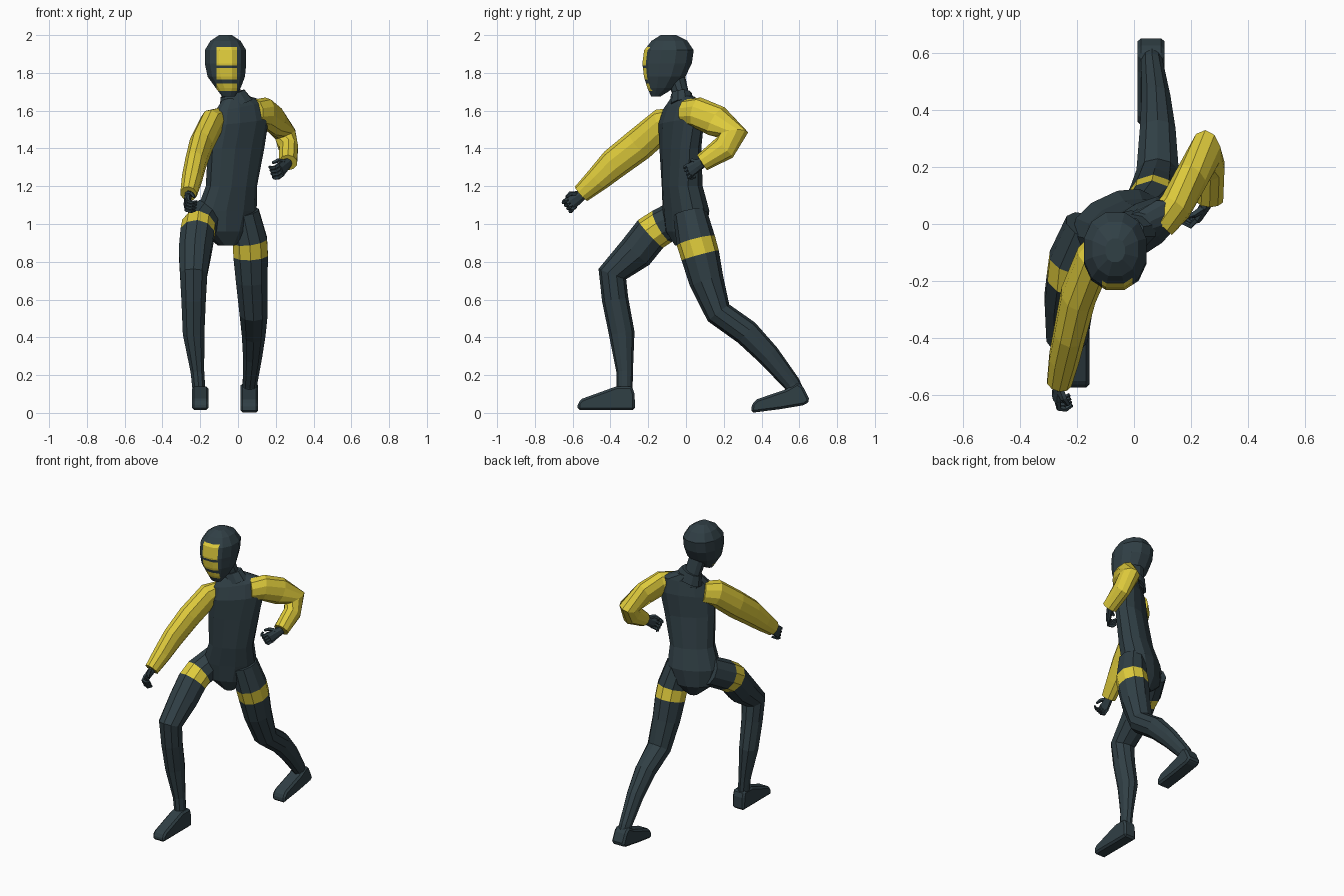
import bpy, bmesh, math
from mathutils import Vector as V

if "Cube" in bpy.data.objects:
    bpy.data.objects.remove(bpy.data.objects["Cube"])

def material(name, col):
    m = bpy.data.materials.new(name)
    m.diffuse_color = (*col, 1)
    m.use_nodes = True
    m.node_tree.nodes["Principled BSDF"].inputs["Base Color"].default_value = m.diffuse_color
    return m

DARK = material("dark slate", (0.03, 0.05, 0.06))
YELLOW = material("yellow", (0.74, 0.60, 0.045))

def finish(name, bm, mats):
    bmesh.ops.recalc_face_normals(bm, faces=bm.faces)
    me = bpy.data.meshes.new(name)
    bm.to_mesh(me)
    bm.free()
    for m in mats:
        me.materials.append(m)
    ob = bpy.data.objects.new(name, me)
    bpy.context.collection.objects.link(ob)
    return ob

def ring(c, u, v, a, b, n, p=1.0):
    """Rounded cross-section around c with half sizes a (along u) and b (along v)."""
    pw = lambda t: math.copysign(abs(t) ** p, t)
    out = []
    for i in range(n):
        t = 2 * math.pi * (i + 0.5) / n
        out.append(c + u * a * pw(math.cos(t)) + v * b * pw(math.sin(t)))
    return out

def loft(rings, accent=()):
    """Skin closed rings; segments listed in accent take material 1."""
    bm = bmesh.new()
    vs = [[bm.verts.new(p) for p in r] for r in rings]
    n = len(rings[0])
    for s in range(len(vs) - 1):
        for i in range(n):
            j = (i + 1) % n
            f = bm.faces.new((vs[s][i], vs[s][j], vs[s + 1][j], vs[s + 1][i]))
            f.material_index = int(s in accent)
    bm.faces.new(vs[0][::-1])
    bm.faces.new(vs[-1])
    return bm

def tube(name, path, mats, n=10, accent=(), side=V((1, 0, 0))):
    """Limb along path points (x, y, z, half width, half depth)."""
    pts = [V(p[:3]) for p in path]
    rings = []
    for i, p in enumerate(path):
        t = V((0, 0, 0))
        if i > 0:
            t += (pts[i] - pts[i - 1]).normalized()
        if i < len(pts) - 1:
            t += (pts[i + 1] - pts[i]).normalized()
        t.normalize()
        u = (side - t * side.dot(t)).normalized()
        rings.append(ring(pts[i], u, t.cross(u), p[3], p[4], n))
    return finish(name, loft(rings, accent), mats)

# Torso: twisted, leaning rings (z, x, y, half width, half depth, yaw, tilt)
rings = []
for z, x, y, a, b, yaw, tilt in [
        (0.885, -.06, .00, .04, .06, 25, 0), (0.96, -.07, .00, .13, .10, 25, 0),
        (1.07, -.06, .00, .165, .108, 25, 0), (1.20, -.035, -.02, .14, .097, 25, 0),
        (1.40, -.01, -.03, .16, .085, 28, 0), (1.54, .01, -.025, .172, .085, 33, .1),
        (1.625, .012, -.02, .155, .062, 35, .17), (1.67, -.01, -.02, .075, .05, 35, .1)]:
    w = math.radians(yaw)
    u = V((math.cos(w), math.sin(w), tilt)).normalized()
    v = V((-math.sin(w), math.cos(w), 0))
    rings.append(ring(V((x, y, z)), u, v, a, b, 12, .88))
finish("torso", loft(rings), [DARK])

# Neck and open collar
tube("neck", [(-.02, -.015, 1.60, .062, .05), (-.035, -.025, 1.68, .055, .042),
              (-.055, -.055, 1.78, .055, .05)], [DARK])
tube("collar", [(-.01, -.02, 1.63, .095, .068), (-.03, -.025, 1.69, .07, .055)], [DARK])

# Head: hooded mask (z, front y, back y, half width, x)
rings = [ring(V((x, (f + k) / 2, z)), V((1, 0, 0)), V((0, 1, 0)), w, (k - f) / 2, 12, .9)
         for z, f, k, w, x in [
             (1.675, -.185, -.135, .035, -.05), (1.72, -.207, -.06, .068, -.052),
             (1.78, -.226, 0, .102, -.062), (1.85, -.235, .035, .113, -.066),
             (1.92, -.226, .045, .113, -.066), (1.97, -.185, .01, .082, -.066),
             (2.0, -.135, -.05, .035, -.066)]]
bm = loft(rings)
panels = [(1.84, 1.937), (1.765, 1.825), (1.705, 1.745)]
cuts = [(V((0, 0, z)), V((0, 0, 1))) for pair in panels for z in pair]
cuts += [(V((x, 0, 0)), V((1, 0, 0))) for x in (-.113, -.005)]
for co, no in cuts:
    bmesh.ops.bisect_plane(bm, geom=bm.verts[:] + bm.edges[:] + bm.faces[:],
                           plane_co=co, plane_no=no)
for f in bm.faces:
    c = f.calc_center_median()
    if c.y < -.13 and -.113 < c.x < -.005 and any(a < c.z < b for a, b in panels):
        f.material_index = 1
finish("head", bm, [DARK, YELLOW])

# Sleeves
tube("forward_sleeve", [(-.09, -.05, 1.55, .05, .07), (-.14, -.12, 1.53, .066, .085),
                        (-.195, -.25, 1.42, .064, .088), (-.225, -.38, 1.32, .058, .082),
                        (-.245, -.47, 1.235, .055, .066), (-.262, -.555, 1.16, .045, .05)],
     [YELLOW])
tube("rear_sleeve", [(.09, .00, 1.59, .06, .07), (.145, .06, 1.59, .06, .082),
                     (.20, .16, 1.545, .058, .085), (.25, .25, 1.475, .06, .08),
                     (.268, .20, 1.40, .052, .068), (.265, .085, 1.325, .05, .048)],
     [YELLOW])

# Legs with a yellow thigh band
tube("forward_leg", [(-.16, -.01, 1.05, .085, .095), (-.208, -.127, .987, .094, .097),
                     (-.215, -.187, .948, .094, .099), (-.228, -.265, .85, .09, .097),
                     (-.235, -.39, .735, .076, .078), (-.235, -.375, .60, .068, .07),
                     (-.235, -.34, .42, .06, .068), (-.215, -.325, .22, .038, .044),
                     (-.205, -.325, .10, .035, .042)], [DARK, YELLOW], accent=(1,))
tube("rear_leg", [(.03, .02, 1.06, .085, .09), (.063, .052, .912, .096, .104),
                  (.067, .075, .834, .096, .102), (.073, .108, .70, .088, .092),
                  (.083, .172, .53, .078, .072), (.083, .32, .425, .066, .07),
                  (.077, .437, .305, .053, .061), (.063, .56, .155, .04, .046),
                  (.062, .59, .10, .038, .04)], [DARK, YELLOW], accent=(1,))

# Feet: side profile extruded across, edges bevelled
def foot(name, profile, x, w):
    bm = bmesh.new()
    f = bm.faces.new([bm.verts.new((x - w, y, z)) for y, z in profile])
    ext = bmesh.ops.extrude_face_region(bm, geom=[f])["geom"]
    for v in ext:
        if isinstance(v, bmesh.types.BMVert):
            v.co.x += 2 * w
    ob = finish(name, bm, [DARK])
    b = ob.modifiers.new("bevel", "BEVEL")
    b.width, b.segments, b.limit_method = .012, 1, "ANGLE"

foot("forward_foot", [(-.575, .015), (-.572, .055), (-.55, .075), (-.37, .14),
                      (-.285, .14), (-.272, .10), (-.27, .015)], -.2, .044)
foot("rear_foot", [(.345, .0), (.348, .045), (.375, .072), (.53, .125), (.59, .16),
                   (.62, .14), (.656, .065), (.63, .042), (.5, .02)], .06, .047)

# Hands: palm, four curled fingers and a thumb
def hand(name, wrist, d, c):
    d = V(d).normalized()
    c = V(c)
    c = (c - d * c.dot(d)).normalized()
    s = d.cross(c)
    s = s if s.z > 0 else -s
    w = V(wrist)
    k = w + d * .075
    tube(name + "_palm", [(*(w - d * .02), .028, .022), (*(w + d * .02), .033, .02),
                          (*k, .04, .016)], [DARK], 8, side=s)
    for i in range(4):
        b = k + s * (.03 - .02 * i)
        path = [b - d * .012, b + d * .022 + c * .006, b + d * .026 + c * .032,
                b + d * .008 + c * .052]
        tube(f"{name}_finger_{i + 1}",
             [(*p, r, r) for p, r in zip(path, (.011, .011, .01, .007))],
             [DARK], 5, side=s)
    path = [w + d * .02 + s * .02, w + d * .045 + s * .045 + c * .015,
            w + d * .07 + s * .045 + c * .035]
    tube(name + "_thumb", [(*p, r, r) for p, r in zip(path, (.015, .012, .008))],
         [DARK], 5, side=c)

hand("forward_hand", (-.262, -.55, 1.155), (-.12, -.75, -.55), (1, 0, -.2))
hand("rear_hand", (.257, .075, 1.318), (-.45, -.75, -.45), (-1, .1, -.3))
